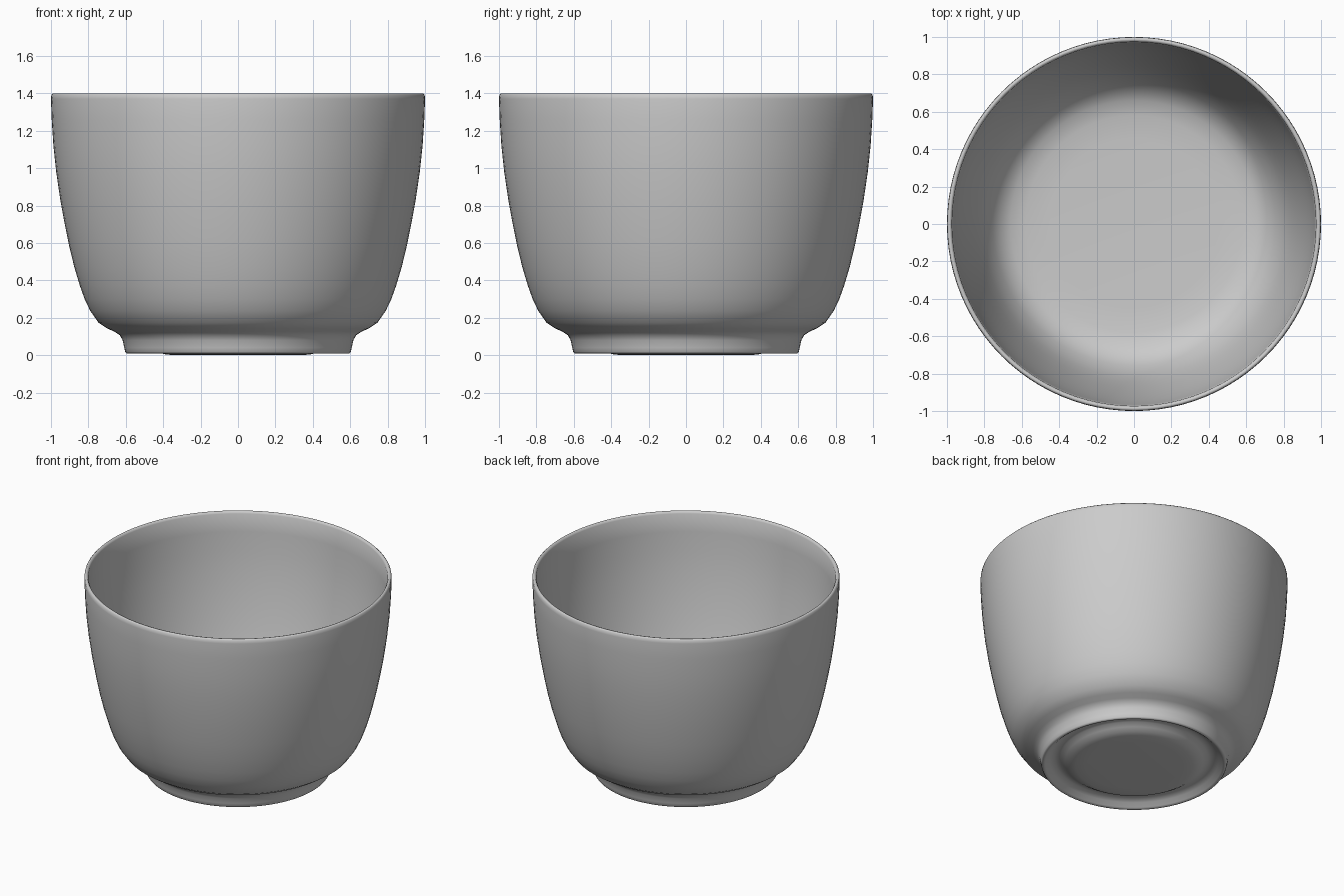
import bpy, bmesh, math

SEGMENTS = 96

# Half cross-section (radius, height), from the underside centre, round the
# foot, up the outer wall, over the rim and down the inside
underside = [(0, 0), (0.31, 0), (0.38, 0.003), (0.42, 0.012), (0.45, 0.03),
             (0.48, 0.05), (0.515, 0.055), (0.55, 0.038), (0.575, 0.016)]
foot = [(0.585, 0.01), (0.597, 0.01), (0.603, 0.018), (0.608, 0.04),
        (0.617, 0.08), (0.632, 0.107), (0.66, 0.126)]
outer_wall = [(0.70, 0.143), (0.745, 0.173), (0.79, 0.237), (0.82, 0.30),
              (0.845, 0.37), (0.875, 0.47), (0.905, 0.594), (0.93, 0.72),
              (0.95, 0.83), (0.972, 0.98), (0.987, 1.12), (0.996, 1.26)]
rim = [(1.0, 1.37), (0.998, 1.392), (0.99, 1.40), (0.98, 1.398), (0.973, 1.385)]
inside = [(0.966, 1.26), (0.957, 1.12), (0.942, 0.98), (0.92, 0.83),
          (0.90, 0.72), (0.875, 0.594), (0.845, 0.47), (0.815, 0.37),
          (0.79, 0.31), (0.755, 0.245), (0.715, 0.195), (0.66, 0.16),
          (0.58, 0.142), (0.45, 0.135), (0, 0.132)]
profile = underside + foot + outer_wall + rim + inside

# Turn the profile round the z axis
bm = bmesh.new()
verts = [bm.verts.new((r, 0, z)) for r, z in profile]
edges = [bm.edges.new(pair) for pair in zip(verts, verts[1:])]
bmesh.ops.spin(bm, geom=verts + edges, cent=(0, 0, 0), axis=(0, 0, 1),
               angle=math.tau, steps=SEGMENTS, use_merge=False)
bmesh.ops.remove_doubles(bm, verts=bm.verts, dist=0.0005)
bmesh.ops.recalc_face_normals(bm, faces=bm.faces)
for f in bm.faces:
    f.smooth = True

mesh = bpy.data.meshes.new("bowl")
bm.to_mesh(mesh)
bm.free()
bowl = bpy.data.objects.new("bowl", mesh)
bpy.context.collection.objects.link(bowl)
